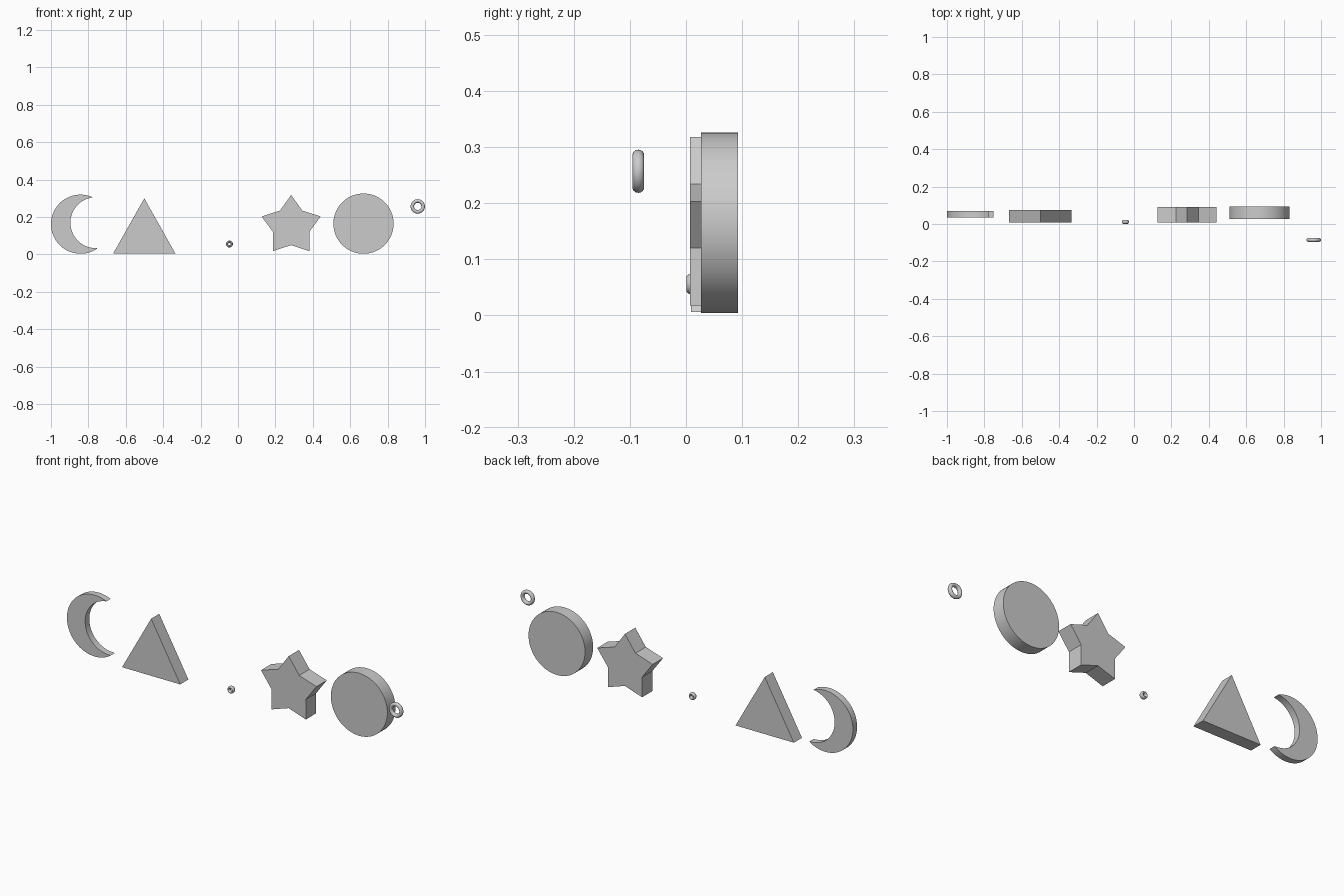
import bpy, bmesh
from math import sin, cos, pi, radians

if "Cube" in bpy.data.objects:
    bpy.data.objects.remove(bpy.data.objects["Cube"])


def arc(cx, cz, r, a0, a1, n):
    return [(cx + r * cos(radians(a0 + (a1 - a0) * i / n)),
             cz + r * sin(radians(a0 + (a1 - a0) * i / n))) for i in range(n + 1)]


def extrude_profile(name, pts, y0, y1, smooth=False):
    """Solid made from an outline in the XZ plane, running from y0 to y1."""
    bm = bmesh.new()
    face = bm.faces.new([bm.verts.new((x, y0, z)) for x, z in pts])
    ext = bmesh.ops.extrude_face_region(bm, geom=[face])
    moved = [g for g in ext["geom"] if isinstance(g, bmesh.types.BMVert)]
    bmesh.ops.translate(bm, verts=moved, vec=(0, y1 - y0, 0))
    bmesh.ops.recalc_face_normals(bm, faces=bm.faces)
    me = bpy.data.meshes.new(name)
    bm.to_mesh(me)
    bm.free()
    ob = bpy.data.objects.new(name, me)
    bpy.context.collection.objects.link(ob)
    if smooth:
        bpy.ops.object.select_all(action='DESELECT')
        bpy.context.view_layer.objects.active = ob
        ob.select_set(True)
        bpy.ops.object.shade_smooth_by_angle(angle=radians(30))
    return ob


def ring(name, loc, major, minor, half_depth):
    bpy.ops.mesh.primitive_torus_add(location=loc, rotation=(pi / 2, 0, 0),
                                     major_radius=major, minor_radius=minor,
                                     major_segments=40, minor_segments=14)
    ob = bpy.context.object
    ob.name = name
    ob.scale.z = half_depth / minor
    bpy.ops.object.shade_smooth()


# Crescent: outer arc, then inner arc back to the upper tip
moon = arc(-0.842, 0.162, 0.158, 65, 305, 56) + arc(-0.76, 0.17, 0.136, 271, 97, 44)
extrude_profile("crescent", moon, 0.036, 0.070, True)

# Triangle
extrude_profile("triangle", [(-0.667, 0.006), (-0.335, 0.006), (-0.501, 0.300)], 0.009, 0.075)

# Five-pointed star
star = []
for i in range(10):
    r = 0.166 if i % 2 == 0 else 0.102
    a = pi / 2 + i * pi / 5
    star.append((0.284 + r * cos(a), 0.152 + r * sin(a)))
extrude_profile("star", star, 0.007, 0.091)

# Disc
extrude_profile("disc", arc(0.671, 0.165, 0.161, 0, 360, 64)[:-1], 0.027, 0.093, True)

# Rings
ring("small_ring", (-0.046, 0.0115, 0.056), 0.0125, 0.006, 0.0105)
ring("large_ring", (0.961, -0.085, 0.257), 0.029, 0.0095, 0.0105)
